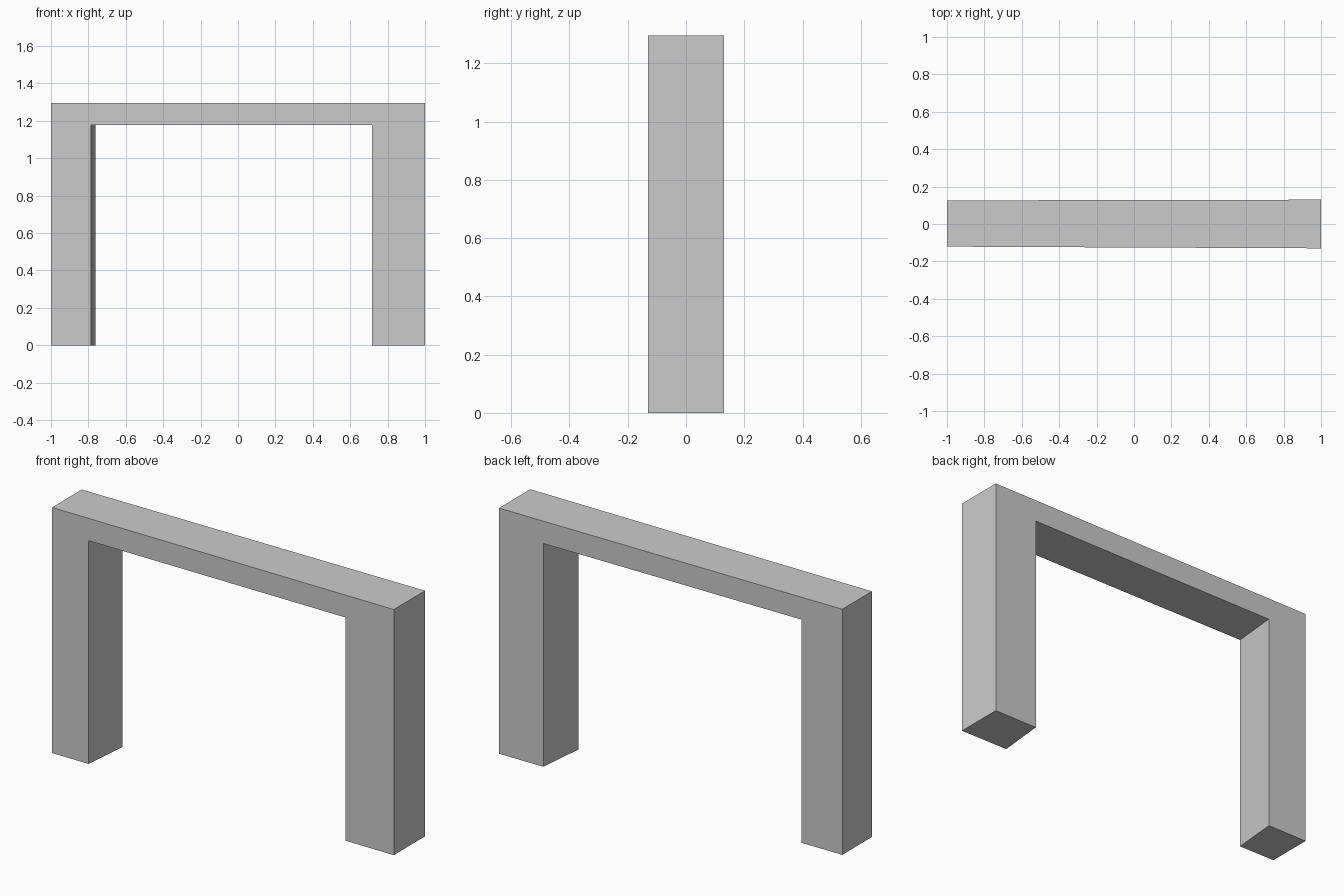
import bpy
import bmesh

if "Cube" in bpy.data.objects:
    bpy.data.objects.remove(bpy.data.objects["Cube"])

TOP, SOFFIT = 1.295, 1.177


def depth(x, side):
    # the frame gets very slightly thicker towards its right end
    left, right = (-0.121, -0.13) if side < 0 else (0.126, 0.13)
    return left + (right - left) * (x + 1) / 2


def profile(bm, side, inner_left, inner_right):
    # portal outline: two legs joined by a lintel
    outline = [(-1, 0), (inner_left, 0), (inner_left, SOFFIT), (inner_right, SOFFIT),
               (inner_right, 0), (1, 0), (1, TOP), (-1, TOP)]
    return [bm.verts.new((x, depth(x, side), z)) for x, z in outline]


bm = bmesh.new()

# Front and back outlines; the opening is skewed slightly to the right at the back
front = profile(bm, -1, -0.786, 0.716)
back = profile(bm, 1, -0.763, 0.742)
bm.faces.new(front)
bm.faces.new(back[::-1])

# Side walls, top, feet and inside of the opening
for i in range(len(front)):
    j = (i + 1) % len(front)
    bm.faces.new((front[j], front[i], back[i], back[j]))
bmesh.ops.recalc_face_normals(bm, faces=bm.faces)

mesh = bpy.data.meshes.new("door_frame")
bm.to_mesh(mesh)
bm.free()
bpy.context.collection.objects.link(bpy.data.objects.new("door_frame", mesh))
